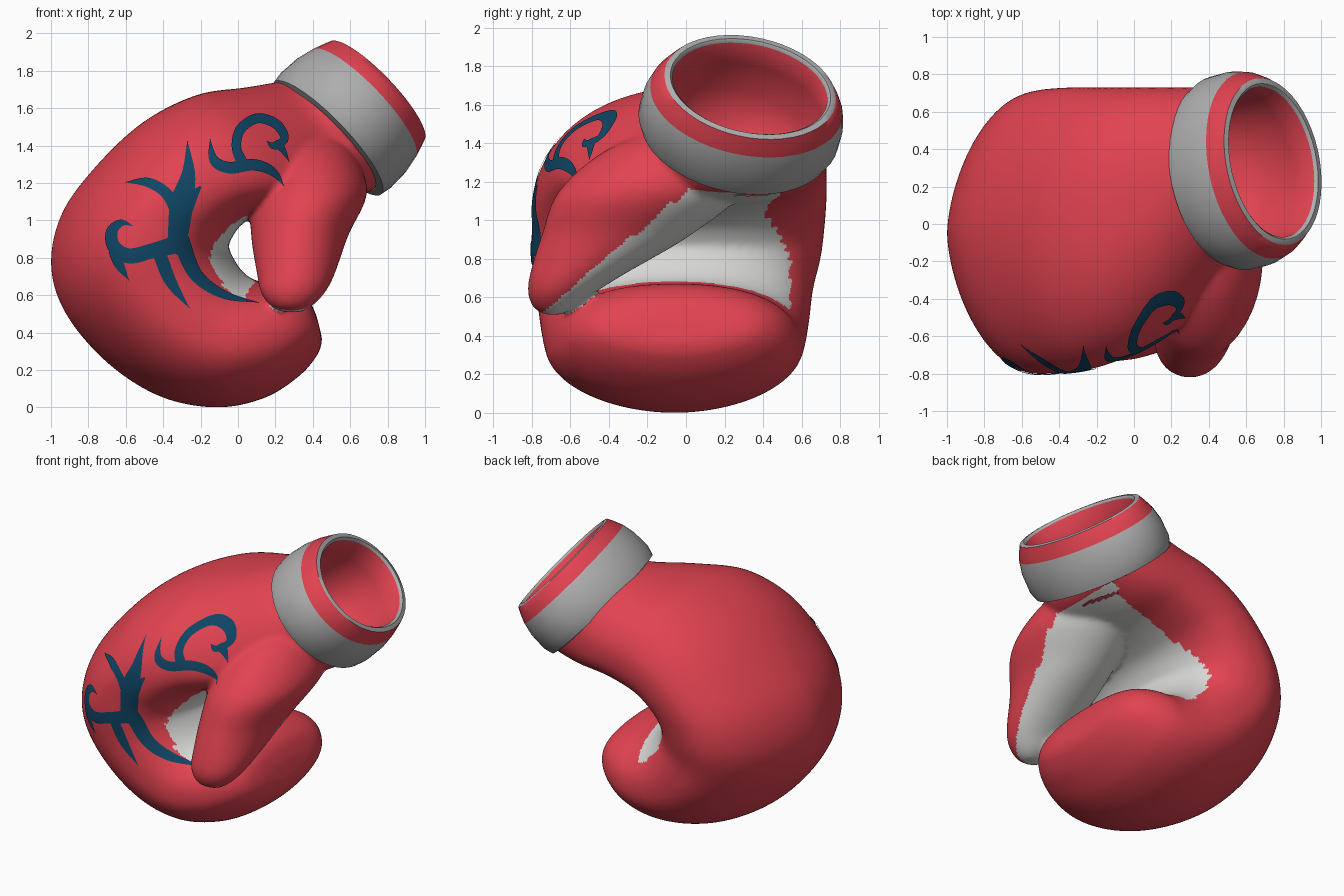
import bpy, bmesh, math
from mathutils import Vector
from mathutils.bvhtree import BVHTree

if "Cube" in bpy.data.objects:
    bpy.data.objects.remove(bpy.data.objects["Cube"])

def material(name, rgb):
    m = bpy.data.materials.new(name)
    m.diffuse_color = (*rgb, 1)
    m.use_nodes = True
    m.node_tree.nodes["Principled BSDF"].inputs["Base Color"].default_value = m.diffuse_color
    return m

RED = material("red leather", (0.75, 0.055, 0.08))
PALM = material("pale palm", (0.68, 0.68, 0.67))
GREY = material("cuff grey", (0.42, 0.42, 0.42))
NAVY = material("navy print", (0.005, 0.06, 0.13))

def spline(rows, t):
    """Catmull-Rom through rows of numbers, t in index units."""
    n = len(rows)
    i = min(int(t), n - 2)
    f = t - i
    a, b, c, d = (rows[max(0, min(n - 1, k))] for k in (i - 1, i, i + 1, i + 2))
    return [0.5 * (2*q + (r - p)*f + (2*p - 5*q + 4*r - s)*f*f + (3*q - p - 3*r + s)*f**3)
            for p, q, r, s in zip(a, b, c, d)]

def loft(rings, rule, caps=True):
    """Skin closed rings; rule(ring index, face centre, segment) gives the material index."""
    bm = bmesh.new()
    vs = [[bm.verts.new(p) for p in r] for r in rings]
    n = len(rings[0])
    for i in range(len(vs) - 1):
        for j in range(n):
            k = (j + 1) % n
            f = bm.faces.new((vs[i][j], vs[i][k], vs[i+1][k], vs[i+1][j]))
            f.material_index = rule(i, f.calc_center_median(), j)
    for ring, i in ((vs[-1], len(vs) - 2), (vs[0], 0))[:2 if caps else 1]:
        mid = bm.verts.new(sum((v.co for v in ring), Vector()) / n)
        for j in range(n):
            f = bm.faces.new((ring[j], ring[(j + 1) % n], mid))
            f.material_index = rule(i, f.calc_center_median(), j)
    bmesh.ops.recalc_face_normals(bm, faces=bm.faces)
    return bm

def finish(name, bm, mats):
    me = bpy.data.meshes.new(name)
    bm.to_mesh(me)
    bm.free()
    for m in mats:
        me.materials.append(m)
    ob = bpy.data.objects.new(name, me)
    bpy.context.collection.objects.link(ob)
    bpy.ops.object.select_all(action='DESELECT')
    ob.select_set(True)
    bpy.context.view_layer.objects.active = ob
    bpy.ops.object.shade_smooth_by_angle(angle=math.radians(50))
    return ob

def spow(v, e):
    return math.copysign(abs(v) ** e, v)

# Curled hand: outer x z, inner x z, centre y, half width, palm dent, outer roundness
hand = [
    (0.36, 1.76, 0.77, 1.22, 0.28, 0.45, 0.0, 1.0),
    (0.25, 1.745, 0.70, 1.15, 0.26, 0.47, 0.0, 1.0),
    (0.04, 1.71, 0.52, 1.04, 0.14, 0.59, 0.08, 0.85),
    (-0.22, 1.67, 0.31, 1.00, 0.04, 0.69, 0.10, 0.85),
    (-0.50, 1.53, 0.13, 0.97, -0.01, 0.74, 0.08, 0.95),
    (-0.75, 1.30, 0.05, 0.95, -0.03, 0.76, 0.05, 1.1),
    (-0.94, 1.04, 0.0, 0.91, -0.04, 0.76, 0.03, 1.2),
    (-1.0, 0.76, -0.03, 0.86, -0.05, 0.75, 0.02, 1.25),
    (-0.92, 0.50, -0.02, 0.79, -0.06, 0.72, 0.0, 1.2),
    (-0.70, 0.24, 0.02, 0.73, -0.06, 0.70, 0.0, 1.15),
    (-0.42, 0.06, 0.07, 0.69, -0.06, 0.68, 0.0, 1.1),
    (-0.12, 0.0, 0.13, 0.67, -0.06, 0.66, 0.0, 1.05),
    (0.14, 0.05, 0.20, 0.67, -0.05, 0.62, 0.0, 1.0),
    (0.33, 0.17, 0.29, 0.65, -0.05, 0.54, 0.0, 1.0),
    (0.43, 0.29, 0.37, 0.59, -0.05, 0.42, 0.0, 1.0),
    (0.45, 0.37, 0.42, 0.49, -0.05, 0.26, 0.0, 1.0),
]
SEG, SUB = 100, 8
params = [i / SUB for i in range((len(hand) - 1) * SUB + 1)]
rings = []
for t in params:
    ox, oz, ix, iz, yc, hw, dent, e = spline(hand, t)
    ring = []
    for j in range(SEG):
        a = 2 * math.pi * j / SEG
        c, s = math.cos(a), math.sin(a)
        p = spow(c, 0.8) if c > 0 else c
        p -= 2 * dent * max(c, 0) ** 2
        k = (p + 1) / 2
        y = spow(s, 0.9 if c > 0 else e)
        ring.append((ox + (ix - ox) * k, yc + hw * y, oz + (iz - oz) * k))
    rings.append(ring)

def hand_rule(i, c, j):
    t = params[i]
    inner = math.cos(2 * math.pi * (j + 0.5) / SEG) > 0.1
    width = 0.27 + 0.3 * min(1, max(0, (t - 1.5) / 6))
    yc = spline(hand, t)[4] + 0.03
    return 1 if inner and 1 < t < 10.3 and abs(c.y - yc) < width else 0

hand_bm = loft(rings, hand_rule)

# Thumb: horizontal slices, x range, y range, z
thumb = [
    (0.34, 0.50, -0.08, 0.22, 1.50),
    (0.16, 0.62, -0.42, 0.32, 1.36),
    (0.07, 0.69, -0.66, 0.30, 1.15),
    (0.07, 0.59, -0.75, 0.02, 0.92),
    (0.10, 0.52, -0.81, -0.32, 0.72),
    (0.12, 0.47, -0.82, -0.48, 0.62),
    (0.17, 0.40, -0.79, -0.58, 0.545),
    (0.24, 0.34, -0.73, -0.65, 0.51),
]
rings = []
for i in range((len(thumb) - 1) * 8 + 1):
    x0, x1, y0, y1, z = spline(thumb, i / 8)
    rings.append([((x0 + x1) / 2 + (x1 - x0) / 2 * math.cos(2 * math.pi * j / 64),
                   (y0 + y1) / 2 + (y1 - y0) / 2 * math.sin(2 * math.pi * j / 64), z)
                  for j in range(64)])
thumb_bm = loft(rings, lambda i, c, j: 1 if c.z < 1.2 and c.y > (c.z - 1.15) * 1.18 else 0)

# Cuff: padded band, red end stripe, pale lip and hollow red lining
axis = Vector((0.71, 0.2, 0.68)).normalized()
u = axis.cross(Vector((0, 1, 0))).normalized()
v = axis.cross(u)
base = Vector((0.48, 0.26, 1.44))
# distance along axis, u radius, v radius, material of next band
cuff = [(-0.01, 0.37, 0.45, 0), (0.0, 0.415, 0.505, 0), (0.06, 0.425, 0.53, 0),
        (0.18, 0.42, 0.53, 0), (0.27, 0.40, 0.51, 1), (0.33, 0.38, 0.48, 1),
        (0.37, 0.365, 0.455, 0), (0.375, 0.335, 0.425, 0), (0.36, 0.32, 0.41, 1),
        (0.2, 0.325, 0.415, 1), (0.0, 0.32, 0.40, 1), (-0.15, 0.25, 0.33, 1),
        (-0.22, 0.12, 0.16, 1)]
rings = [[base + axis * t + u * ru * math.cos(2 * math.pi * j / 48)
          + v * rv * math.sin(2 * math.pi * j / 48) for j in range(48)]
         for t, ru, rv, m in cuff]
finish("cuff", loft(rings, lambda i, c, j: cuff[i][3], caps=False), [GREY, RED])

# Fuse hand and thumb into one skin, then copy the colour of the nearest source face
colours = []
for b in (hand_bm, thumb_bm):
    b.faces.ensure_lookup_table()
    colours.append((BVHTree.FromBMesh(b), [f.material_index for f in b.faces]))
tmp = bpy.data.meshes.new("thumb_source")
thumb_bm.to_mesh(tmp)
thumb_bm.free()
hand_bm.from_mesh(tmp)
glove = finish("glove_body", hand_bm, [RED, PALM])
mod = glove.modifiers.new("fuse", 'REMESH')
mod.mode, mod.voxel_size = 'VOXEL', 0.016
fused = bpy.data.meshes.new_from_object(
    glove.evaluated_get(bpy.context.evaluated_depsgraph_get()))
bpy.data.objects.remove(glove)
bm = bmesh.new()
bm.from_mesh(fused)
for _ in range(6):
    bmesh.ops.smooth_vert(bm, verts=bm.verts, factor=0.5, use_axis_x=True,
                          use_axis_y=True, use_axis_z=True)
hidden = []
for f in bm.faces:
    c = f.calc_center_median()
    near = [(hit[3], ids[hit[2]]) for tree, ids in colours for hit in (tree.find_nearest(c),)]
    f.material_index = min(near)[1]
    d = c - base
    if d.dot(axis) > -0.1 and (d.dot(u) / 0.34) ** 2 + (d.dot(v) / 0.43) ** 2 < 1:
        hidden.append(f)
bmesh.ops.delete(bm, geom=hidden, context='FACES')
skin = BVHTree.FromBMesh(bm)
finish("glove_body", bm, [RED, PALM])

# Tribal print: tapered strokes (x, z, half width) projected onto the front
strokes = [
    [(-0.27, 1.42, 0), (-0.265, 1.25, .035), (-0.30, 1.1, .06), (-0.32, 0.95, .055), (-0.34, 0.82, .04)],
    [(-0.60, 1.20, 0), (-0.48, 1.20, .025), (-0.38, 1.14, .03), (-0.31, 1.02, .04)],
    [(-0.20, 1.18, 0.005), (-0.25, 1.12, .03), (-0.29, 1.04, .04)],
    [(-0.30, 0.88, .05), (-0.45, 0.84, .04), (-0.58, 0.81, .04), (-0.66, 0.86, .035),
     (-0.67, 0.94, .03), (-0.62, 0.985, .018), (-0.56, 0.97, 0)],
    [(-0.66, 0.84, .03), (-0.63, 0.76, .025), (-0.58, 0.68, 0)],
    [(-0.42, 0.82, .035), (-0.36, 0.67, .03), (-0.26, 0.53, 0)],
    [(-0.31, 0.90, .045), (-0.23, 0.71, .035), (-0.08, 0.60, .022), (0.11, 0.555, 0)],
    [(-0.15, 1.43, 0), (-0.13, 1.32, .025), (-0.05, 1.28, .03), (0.08, 1.295, .03),
     (0.18, 1.26, .022), (0.25, 1.18, 0)],
    [(0.03, 1.29, .03), (-0.01, 1.38, .025), (0.01, 1.48, .026), (0.10, 1.54, .026),
     (0.20, 1.51, .026), (0.245, 1.435, .022), (0.19, 1.395, .02), (0.15, 1.42, 0)],
    [(0.19, 1.41, .02), (0.23, 1.38, .018), (0.27, 1.31, 0)],
]

def project(x, z, lift):
    p, n, _, _ = skin.ray_cast(Vector((x, -3, z)), Vector((0, 1, 0)))
    return p + n * lift if p else None

bm = bmesh.new()
for k, stroke in enumerate(strokes):
    last = None
    for i in range((len(stroke) - 1) * 8 + 1):
        t = i / 8
        x, z, w = spline(stroke, t)
        e0 = spline(stroke, max(0, t - 0.05))
        e1 = spline(stroke, min(len(stroke) - 1, t + 0.05))
        d = Vector((e1[0] - e0[0], e1[1] - e0[1])).normalized()
        w = max(w, 0.002)
        row = [project(x - d.y * w * s, z + d.x * w * s, 0.006 + 0.0002 * k)
               for s in (-1, -0.5, 0, 0.5, 1)]
        row = [bm.verts.new(p) for p in row] if all(row) else None
        if row and last:
            for j in range(4):
                bm.faces.new((last[j], row[j], row[j + 1], last[j + 1]))
        last = row
bm.normal_update()
for f in bm.faces:
    if f.normal.y > 0:
        f.normal_flip()
finish("tribal_print", bm, [NAVY])
